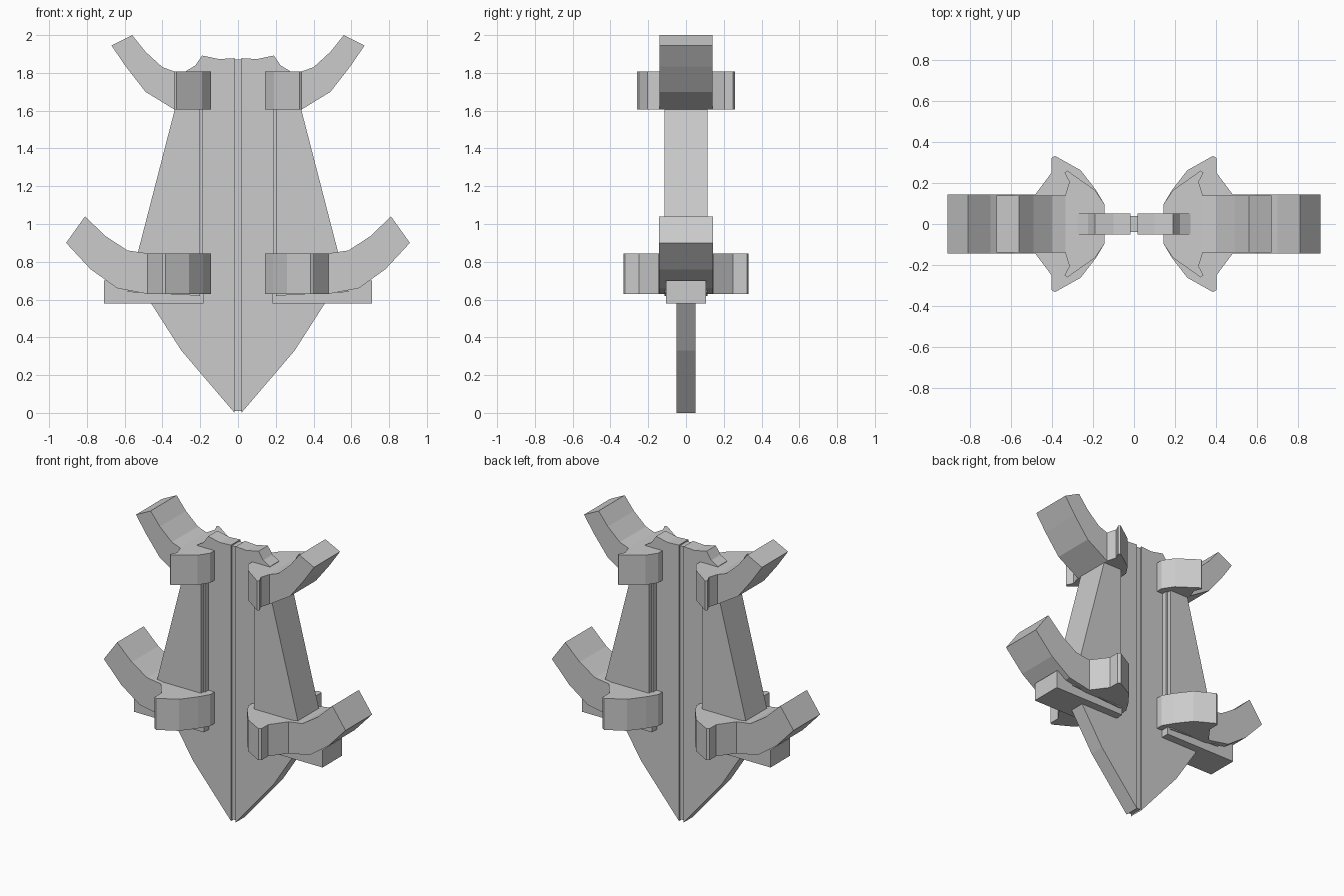
import bpy, bmesh

if "Cube" in bpy.data.objects:
    bpy.data.objects.remove(bpy.data.objects["Cube"])


def prism(name, pts, lo, hi, plane="XZ", parent_bm=None):
    """Extrude a closed 2D profile from lo to hi along the remaining axis."""
    bm = parent_bm or bmesh.new()
    place = (lambda a, b, c: (a, c, b)) if plane == "XZ" else (lambda a, b, c: (a, b, c))
    verts = [bm.verts.new(place(a, b, lo)) for a, b in pts]
    face = bm.faces.new(verts)
    new = bmesh.ops.extrude_face_region(bm, geom=[face])["geom"]
    shift = place(0, 0, hi - lo)
    bmesh.ops.translate(bm, vec=shift, verts=[v for v in new if isinstance(v, bmesh.types.BMVert)])
    if parent_bm is None:
        return finish(name, bm)


def finish(name, bm, mirror=True):
    bmesh.ops.recalc_face_normals(bm, faces=bm.faces)
    mesh = bpy.data.meshes.new(name)
    bm.to_mesh(mesh)
    bm.free()
    ob = bpy.data.objects.new(name, mesh)
    bpy.context.collection.objects.link(ob)
    if mirror:
        mod = ob.modifiers.new("mirror", "MIRROR")
        mod.use_mirror_merge = False
    return ob


def claw(name, half_plan, horn, z0, z1, horn_y):
    """Solid clasp with a zigzag plan plus an upswept horn."""
    bm = bmesh.new()
    plan = half_plan + [(x, -y) for x, y in reversed(half_plan)]
    prism(name, plan, z0, z1, "XY", bm)
    prism(name, horn, -horn_y, horn_y, "XZ", bm)
    return finish(name, bm)


# Central blade halves, pointed at the bottom
prism("blade_half", [(0.018, 0), (0.3, 0.33), (0.46, 0.58), (0.46, 0.7), (0.27, 1.62),
                     (0.275, 1.81), (0.225, 1.84), (0.19, 1.892), (0.1, 1.873), (0.018, 1.878)],
      -0.05, 0.05)

# Recessed strip between the halves
prism("centre_groove", [(0, 0.01), (0.018, 0.01), (0.018, 1.87), (0, 1.87)], -0.04, 0.04)

# Tapered side guards with a slim inner lip
prism("side_guard", [(0.2, 0.62), (0.585, 0.64), (0.53, 0.85), (0.335, 1.605),
                     (0.3, 1.7), (0.2, 1.7)], -0.113, 0.113)
prism("guard_lip", [(0.188, 0.62), (0.2, 0.62), (0.2, 1.7), (0.188, 1.7)], -0.085, 0.085)

# Horizontal foot bars
prism("foot_bar", [(0.183, 0.58), (0.71, 0.58), (0.71, 0.70), (0.183, 0.70)], -0.105, 0.105)

# Lower and upper clasps with horns
claw("lower_claw",
     [(0.143, 0.095), (0.185, 0.165), (0.26, 0.262), (0.385, 0.332), (0.402, 0.322),
      (0.402, 0.25), (0.48, 0.145)],
     [(0.48, 0.63), (0.64, 0.66), (0.78, 0.76), (0.91, 0.90), (0.81, 1.04),
      (0.70, 0.935), (0.585, 0.86), (0.48, 0.845)],
     0.63, 0.845, 0.143)
claw("upper_claw",
     [(0.143, 0.095), (0.19, 0.165), (0.325, 0.26), (0.338, 0.25), (0.315, 0.205),
      (0.335, 0.14)],
     [(0.335, 1.605), (0.49, 1.70), (0.595, 1.835), (0.67, 1.945), (0.56, 2.0),
      (0.49, 1.912), (0.40, 1.83), (0.335, 1.807)],
     1.605, 1.807, 0.14)
